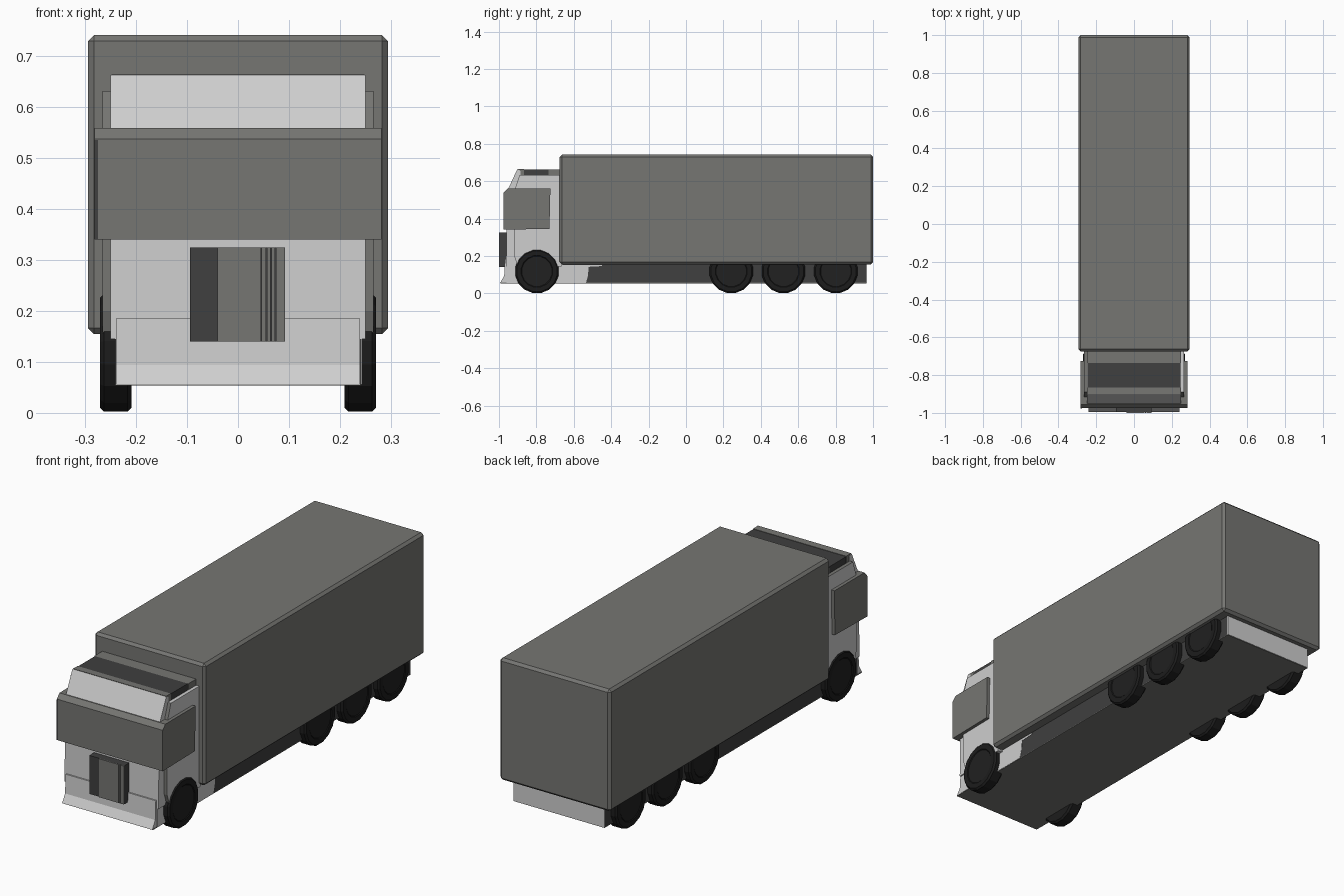
import bpy, bmesh, math
from mathutils import Matrix

if "Cube" in bpy.data.objects:
    bpy.data.objects.remove(bpy.data.objects["Cube"])


def material(name, rgb):
    m = bpy.data.materials.new(name)
    m.diffuse_color = (*rgb, 1)
    m.use_nodes = True
    m.node_tree.nodes["Principled BSDF"].inputs["Base Color"].default_value = m.diffuse_color
    return m


LIGHT = material("light_grey_paint", (0.62, 0.62, 0.62))
GREY = material("warm_grey", (0.18, 0.18, 0.17))
DARK = material("dark_grey", (0.05, 0.05, 0.05))
BLACK = material("black_rubber", (0.012, 0.012, 0.012))
HUB = material("hub_black", (0.015, 0.015, 0.015))


def finish(name, bm, *mats):
    bmesh.ops.recalc_face_normals(bm, faces=bm.faces)
    me = bpy.data.meshes.new(name)
    bm.to_mesh(me)
    bm.free()
    for m in mats:
        me.materials.append(m)
    ob = bpy.data.objects.new(name, me)
    bpy.context.collection.objects.link(ob)
    return ob


def prism(name, profile, x0, x1, mat, bevel=0):
    """Side profile of (y, z) points extruded from x0 to x1."""
    bm = bmesh.new()
    a = [bm.verts.new((x0, y, z)) for y, z in profile]
    b = [bm.verts.new((x1, y, z)) for y, z in profile]
    bm.faces.new(a)
    bm.faces.new(b)
    n = len(profile)
    for i in range(n):
        j = (i + 1) % n
        bm.faces.new((a[i], a[j], b[j], b[i]))
    if bevel:
        bmesh.ops.recalc_face_normals(bm, faces=bm.faces)
        bmesh.ops.bevel(bm, geom=bm.edges[:], offset=bevel, segments=1,
                        affect='EDGES', profile=0.5)
    return finish(name, bm, mat)


def box(name, x0, x1, y0, y1, z0, z1, mat, bevel=0):
    return prism(name, [(y0, z0), (y1, z0), (y1, z1), (y0, z1)], x0, x1, mat, bevel)


# cargo body and chassis
box("cargo_box", -0.295, 0.295, -0.675, 1.0, 0.155, 0.742, GREY, 0.012)
box("chassis", -0.242, 0.242, -0.96, 0.962, 0.057, 0.16, DARK)
box("rear_panel", -0.242, 0.242, 0.962, 0.967, 0.056, 0.158, LIGHT)
box("underside_plate", -0.242, 0.242, -0.992, 0.965, 0.054, 0.057, GREY)

# cab core with sloping windscreen header
prism("cab_body", [(-0.66, 0.145), (-0.66, 0.63), (-0.885, 0.63), (-0.885, 0.655), (-0.902, 0.664),
                   (-0.955, 0.55), (-0.962, 0.145)], -0.25, 0.25, LIGHT)

# roof: grey front lip, dark hatch panel, grey rear strip
prism("roof_lip", [(-0.865, 0.625), (-0.865, 0.664), (-0.901, 0.665), (-0.886, 0.625)], -0.248, 0.248, GREY)
box("roof_panel", -0.247, 0.247, -0.865, -0.735, 0.625, 0.662, DARK)
box("roof_rear_strip", -0.25, 0.25, -0.735, -0.672, 0.625, 0.662, GREY)

# cab side shells with window pillar slope; grey on the edge faces
for s, side in ((-1, "left"), (1, "right")):
    shell = prism("cab_side_" + side, [(-0.665, 0.145), (-0.665, 0.632), (-0.89, 0.632), (-0.918, 0.55),
                                       (-0.918, 0.2), (-0.90, 0.145)], s * 0.249, s * 0.266, LIGHT)
    shell.data.materials.append(GREY)
    for p in shell.data.polygons:
        if p.normal.y < -0.5 or (s < 0 and p.normal.z > 0.9):
            p.material_index = 1

# skirt behind the front wheel, right side only
prism("side_skirt", [(-0.96, 0.056), (-0.535, 0.056), (-0.525, 0.09), (-0.52, 0.142),
                     (-0.45, 0.146), (-0.45, 0.153), (-0.96, 0.153)], 0.238, 0.2435, LIGHT)

# window band wrapped around the cab, with dark seam at the left corner
prism("window_band", [(-0.73, 0.345), (-0.725, 0.56), (-0.955, 0.56), (-0.975, 0.538),
                      (-0.975, 0.341)], -0.282, 0.282, GREY)
box("window_seam", -0.282, -0.275, -0.976, -0.972, 0.342, 0.536, DARK)

# flared front bumper
prism("front_bumper", [(-0.94, 0.056), (-0.994, 0.056), (-0.972, 0.094), (-0.968, 0.185),
                       (-0.94, 0.185)], -0.24, 0.24, LIGHT)

# grille block with plate and ribs
box("grille", -0.094, 0.092, -0.996, -0.955, 0.14, 0.325, DARK)
for i, (x0, x1) in enumerate(((-0.04, 0.045), (0.046, 0.055), (0.057, 0.064),
                              (0.066, 0.073), (0.075, 0.092))):
    box("grille_plate_%d" % i, x0, x1, -1.0, -0.995, 0.14, 0.325, GREY)


def wheel(name, x, y, side):
    bm = bmesh.new()
    turn = Matrix.Rotation(math.pi / 2, 4, 'Y') @ Matrix.Rotation(math.pi / 16, 4, 'Z')
    bmesh.ops.create_cone(bm, cap_ends=True, segments=16, radius1=0.118, radius2=0.118,
                          depth=0.062, matrix=turn)
    caps = [f for f in bm.faces if len(f.verts) > 4]
    rims = list({e for f in caps for e in f.edges})
    bmesh.ops.bevel(bm, geom=rims, offset=0.008, segments=1, affect='EDGES', profile=0.5)
    outer = [f for f in bm.faces if len(f.verts) > 4 and f.calc_center_median().x * side > 0]
    # shallow recessed hub, kept outside the cab side
    bmesh.ops.inset_region(bm, faces=outer, thickness=0.024)
    bmesh.ops.inset_region(bm, faces=outer, thickness=0.004, depth=-0.003)
    for f in outer:
        f.material_index = 1
    bmesh.ops.translate(bm, verts=bm.verts, vec=(x, y, 0.118))
    finish(name, bm, BLACK, HUB)


# four axles
for i, y in enumerate((-0.797, 0.242, 0.521, 0.801)):
    for s, side in ((-1, "left"), (1, "right")):
        wheel("wheel_%s_%d" % (side, i), s * 0.240, y, s)
